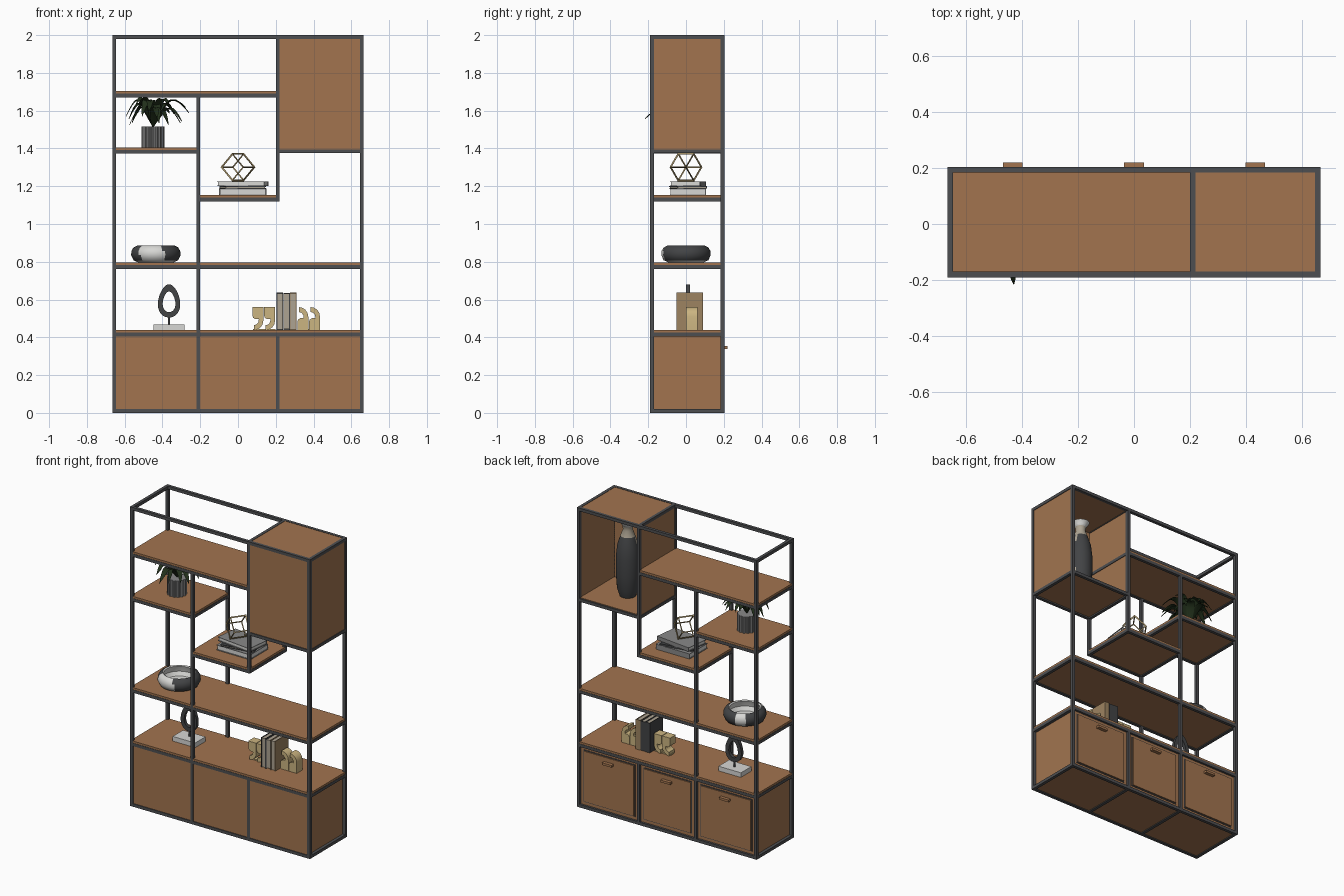
import bpy, bmesh, math, random
from math import sin, cos, pi
from mathutils import Matrix, Vector

if "Cube" in bpy.data.objects:
    bpy.data.objects.remove(bpy.data.objects["Cube"])
random.seed(4)


def material(name, r, g, b):
    m = bpy.data.materials.new(name)
    m.use_nodes = True
    m.diffuse_color = (r, g, b, 1)
    bsdf = m.node_tree.nodes["Principled BSDF"]
    bsdf.inputs["Base Color"].default_value = (r, g, b, 1)
    bsdf.inputs["Roughness"].default_value = 0.6
    return m


WOOD = material("brown wood", .36, .175, .078)
METAL = material("dark metal", .075, .077, .082)
CHARCOAL = material("charcoal ceramic", .055, .057, .06)
WHITE = material("off white", .68, .68, .66)
GREEN = material("dark leaf green", .016, .03, .011)
GREY = material("pot grey", .25, .25, .25)
BRASS = material("aged brass", .33, .25, .12)
CREAM = material("pale gold", .6, .46, .22)
PAPER = material("paper beige", .42, .37, .29)
TAN = material("tan cover", .34, .23, .12)


def finish(name, bm, *mats, smooth=False, rule=None):
    bmesh.ops.recalc_face_normals(bm, faces=bm.faces)
    if rule:
        for f in bm.faces:
            f.material_index = rule(f.calc_center_median())
    me = bpy.data.meshes.new(name)
    bm.to_mesh(me)
    bm.free()
    ob = bpy.data.objects.new(name, me)
    bpy.context.collection.objects.link(ob)
    for m in mats:
        me.materials.append(m)
    if smooth:
        bpy.ops.object.select_all(action='DESELECT')
        ob.select_set(True)
        bpy.context.view_layer.objects.active = ob
        bpy.ops.object.shade_smooth_by_angle(angle=0.7)
    return ob


def add_box(bm, x0, x1, y0, y1, z0, z1):
    mat = Matrix.Translation(((x0 + x1) / 2, (y0 + y1) / 2, (z0 + z1) / 2)) \
        @ Matrix.Diagonal((x1 - x0, y1 - y0, z1 - z0, 1))
    bmesh.ops.create_cube(bm, size=1, matrix=mat)


def box(name, mat, *bounds):
    bm = bmesh.new()
    add_box(bm, *bounds)
    return finish(name, bm, mat)


def lathe(name, profile, x, y, mats, rule=None, seg=40):
    bm = bmesh.new()
    vs = [bm.verts.new((x + r, y, z)) for r, z in profile]
    es = [bm.edges.new(p) for p in zip(vs, vs[1:])]
    bmesh.ops.spin(bm, geom=vs + es, cent=(x, y, 0), axis=(0, 0, 1), angle=2 * pi, steps=seg)
    bmesh.ops.remove_doubles(bm, verts=bm.verts, dist=1e-5)
    return finish(name, bm, *mats, smooth=True, rule=rule)


def extrude_y(name, points, y0, y1, mat):
    bm = bmesh.new()
    f = bm.faces.new([bm.verts.new((x, y0, z)) for x, z in points])
    ext = bmesh.ops.extrude_face_region(bm, geom=[f])["geom"]
    bmesh.ops.translate(bm, vec=(0, y1 - y0, 0), verts=[v for v in ext if isinstance(v, bmesh.types.BMVert)])
    return finish(name, bm, mat, smooth=True)


# Metal frame: posts and rail rings
XO, XI, F, B, T = .655, .21, -.18, .193, .01
bm = bmesh.new()
for x, z0, z1 in [(-XO, 0, 2), (XO, 0, 2), (-XI, 0, 1.68), (XI, 0, .42), (XI, 1.12, 2)]:
    for y in (F, B):
        add_box(bm, x - T, x + T, y - T, y + T, z0, z1)
shelves = [("upper", -XO, XI, 1.68), ("plant", -XO, -XI, 1.382), ("middle", -XI, XI, 1.13),
           ("long", -XO, XO, .772), ("counter", -XO, XO, .415)]
rings = [s[1:] for s in shelves] + [(-XO, XO, .01), (-XO, XO, 1.99), (XI, XO, 1.385)]
for x0, x1, z in rings:
    for y in (F, B):
        add_box(bm, x0 - T, x1 + T, y - T, y + T, z - T, z + T)
    for x in (x0, x1):
        add_box(bm, x - T, x + T, F, B, z - T, z + T)
for x, z in [(-XI, .01), (XI, .01), (XI, 1.99), (-XI, .415), (XI, .415)]:
    add_box(bm, x - T, x + T, F, B, z - T, z + T)
finish("metal_frame", bm, METAL)

# Wooden shelves resting on the rails
for name, x0, x1, z in shelves:
    box(name + "_shelf", WOOD, x0 - .008, x1 + .008, F - .008, B + .008, z - .004, z + .023)

# Lower cabinets with doors and pulls
for side, x in (("right", -.4325), ("centre", 0), ("left", .4325)):
    w = .2 if side == "centre" else .2125
    box(side + "_cabinet", WOOD, x - w, x + w, F - .005, B - .004, .006, .41)
    box(side + "_door_gap", METAL, x - w + .022, x + w - .022, B - .005, B - .001, .04, .388)
    box(side + "_door", WOOD, x - w + .028, x + w - .028, B - .005, B + .005, .046, .382)
    box(side + "_door_pull", WOOD, x - .035, x + .035, B, .22, .338, .353)

# Upper cabinet, open at the back
bm = bmesh.new()
add_box(bm, XI, XO, F - .005, F + .01, 1.385, 1.99)
for x in (XI, XO):
    add_box(bm, x - .006, x + .006, F, B, 1.385, 1.99)
for z in (1.39, 1.99):
    add_box(bm, XI, XO, F, B, z - .006, z + .008)
finish("upper_cabinet", bm, WOOD)

# Vase with pale patches
def vase_patch(c):
    a = math.atan2(c.y, c.x - .43)
    return int(1.8 < c.z < 1.87 or sin(2 * a + 1) * sin(22 * c.z) > .88) if c.z < 1.87 else 2
lathe("vase", [(0, 1.4), (.05, 1.4), (.066, 1.45), (.073, 1.55), (.073, 1.66), (.064, 1.74), (.045, 1.8),
               (.03, 1.84), (.034, 1.87), (.055, 1.9), (.05, 1.9), (.025, 1.85), (0, 1.83)],
      .43, 0, (CHARCOAL, PAPER, WHITE), vase_patch)

# Ribbed pot
bm = bmesh.new()
PX, n = -.45, 56
ring = [bm.verts.new((PX + r * cos(2 * pi * i / n), r * sin(2 * pi * i / n), 1.405))
        for i in range(n) for r in [.061 if i % 4 < 2 else .055]]
ext = bmesh.ops.extrude_face_region(bm, geom=[bm.faces.new(ring)])["geom"]
bmesh.ops.translate(bm, vec=(0, 0, .11), verts=[v for v in ext if isinstance(v, bmesh.types.BMVert)])
finish("ribbed_pot", bm, GREY)

# Arching leaves
bm = bmesh.new()
for i in range(22):
    a = i * 2.4 - pi / 2 + .1
    reach = .217 if i == 0 else random.uniform(.11, .2)
    rise, droop = random.uniform(.1, .17), random.uniform(.03, .13)
    if i == 0:
        rise, droop = .12, .075
    out, side = Vector((cos(a), sin(a), 0)), Vector((-sin(a), cos(a), 0))
    rows = []
    for k in range(9):
        t = k / 8
        mid = Vector((PX, 0, 1.51)) + out * reach * t
        mid.z += rise * sin(min(t * 1.4, 1) * pi / 2) - droop * max(0, t - .45) ** 1.5 / .41
        w = .004 + .021 * sin(pi * t ** .8) if k < 8 else .001
        rows.append([bm.verts.new(mid + side * w * s + Vector((0, 0, .006 * abs(s)))) for s in (-1, 0, 1)])
    for p, q in zip(rows, rows[1:]):
        for j in (0, 1):
            bm.faces.new((p[j], p[j + 1], q[j + 1], q[j]))
finish("plant_leaves", bm, GREEN, smooth=True)

# Open cube ornament balanced on an edge
bm = bmesh.new()
bmesh.ops.create_cube(bm, size=.1)
ornament = finish("cube_ornament", bm, BRASS)
ornament.matrix_world = Matrix.Translation((0, 0, 1.301)) @ Matrix.Rotation(math.acos(3 ** -.5), 4, 'Z') \
    @ Matrix.Rotation(pi / 4, 4, 'X')
wire = ornament.modifiers.new("bars", 'WIREFRAME')
wire.thickness, wire.offset, wire.use_even_offset = .011, 0, True


# Books: two covers, a spine and a page block
def book(name, cover, size, matrix):
    w, d, h = size
    t = .004
    bm = bmesh.new()
    for z0, z1 in ((0, t), (h - t, h)):
        add_box(bm, -w / 2, w / 2, -d / 2, d / 2, z0, z1)
    add_box(bm, -w / 2, w / 2, d / 2 - t, d / 2, 0, h)
    finish(name + "_cover", bm, cover).matrix_world = matrix
    box(name + "_pages", PAPER if cover != GREY else WHITE, -w / 2 + t, w / 2 - t, -d / 2 + t, d / 2 - t, t,
        h - t).matrix_world = matrix

z = 1.153
for i, (cover, w, d, h, turn) in enumerate([(GREY, .25, .19, .034, 0), (CHARCOAL, .22, .16, .013, .2),
                                            (GREY, .255, .16, .026, -.12)]):
    book(f"stacked_book_{i}", cover, (w, d, h), Matrix.Translation((.025, .01, z)) @ Matrix.Rotation(turn, 4, 'Z'))
    z += h
for i in range(3):
    book(f"standing_book_{i}", TAN if i == 2 else CHARCOAL, (.2 - .004 * (i == 1), .14, .034),
         Matrix.Translation((.205 + .035 * i, .02, .537)) @ Matrix.Rotation(pi / 2, 4, 'Y'))

# Comma-shaped bookends, flipped on the left side
mark = [(0, .122), (.058, .122), (.058, .05)]
mark += [(.008 + .05 * cos(a), .05 - .05 * sin(a)) for a in (.4, .8, 1.2, pi / 2)]
mark += [(.008, .026), (.022, .03), (.032, .042), (.034, .058), (.016, .058), (.004, .066), (0, .078)]
for i, x in enumerate((.076, .138, .314, .376)):
    flip = i > 1
    extrude_y(f"bookend_mark_{i}", [(x + px, .438 + (.122 - pz if flip else pz)) for px, pz in mark],
              .0, .06, CREAM)
box("right_bookend_base", CREAM, .08, .198, .01, .05, .437, .445)
box("left_bookend_base", CREAM, .314, .43, .01, .05, .437, .445)

# Two-tone bowl
def bowl_colour(c):
    a, r = math.atan2(c.y, c.x + .435), math.hypot(c.x + .435, c.y)
    return int(r < .108 and c.z > .8 or -2.3 < a + 2 * (c.z - .84) < -1.2 or 1.7 < a < 2.2)
lathe("bowl", [(0, .795), (.09, .795), (.118, .808), (.131, .835), (.129, .858), (.118, .876), (.1, .885),
               (.092, .88), (.1, .86), (.105, .84), (.09, .815), (0, .807)],
      -.435, 0, (CHARCOAL, WHITE), bowl_colour, 48)

# Ring sculpture on a block
box("sculpture_base", WHITE, -.448, -.282, -.05, .06, .437, .469)
lathe("sculpture_stem", [(0, .468), (.006, .468), (.006, .515), (0, .515)], -.365, .01, (CHARCOAL,), seg=12)
bm = bmesh.new()
n, loops = 40, []
for y in (0, .022):
    for a, b, zc in ((.058, .088, .593), (.033, .055, .588)):
        loops.append([bm.verts.new((-.365 + a * sin(t) * (1 - .22 * cos(t)), y, zc + b * cos(t)))
                      for t in (2 * pi * i / n for i in range(n))])
for p, q in ((0, 1), (1, 3), (3, 2), (2, 0)):
    for i in range(n):
        j = (i + 1) % n
        bm.faces.new((loops[p][i], loops[p][j], loops[q][j], loops[q][i]))
finish("sculpture_ring", bm, CHARCOAL, smooth=True)
